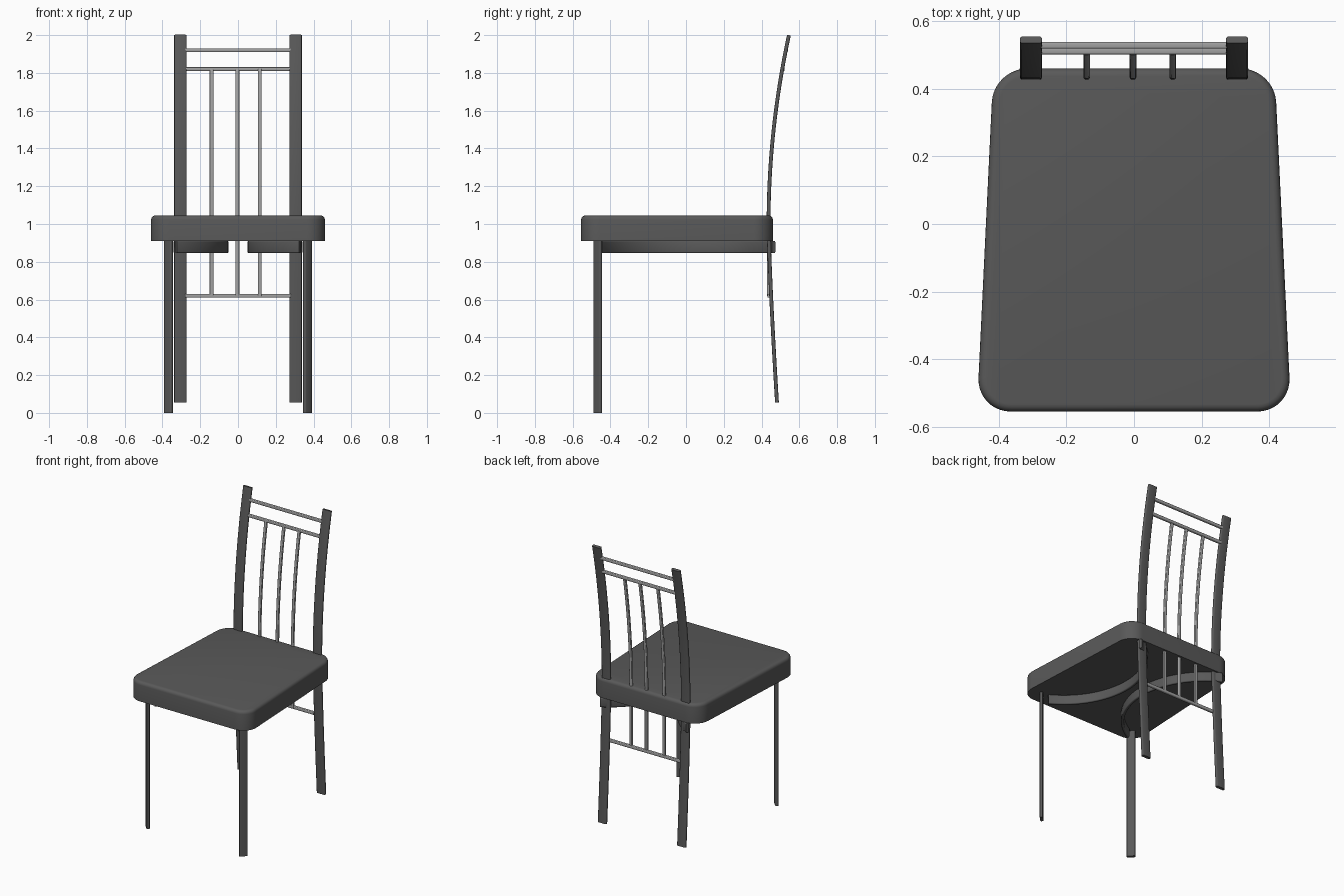
import bpy, bmesh, math
from mathutils import Vector

cube = bpy.data.objects.get("Cube")
if cube:
    bpy.data.objects.remove(cube, do_unlink=True)


def material(name, value):
    m = bpy.data.materials.new(name)
    m.use_nodes = True
    colour = (value, value, value, 1)
    m.diffuse_color = colour
    m.node_tree.nodes["Principled BSDF"].inputs["Base Color"].default_value = colour
    return m


dark = material("dark grey", 0.1)
light = material("light grey", 0.36)


def finish(name, bm, mat):
    bmesh.ops.recalc_face_normals(bm, faces=bm.faces)
    mesh = bpy.data.meshes.new(name)
    bm.to_mesh(mesh)
    bm.free()
    mesh.materials.append(mat)
    ob = bpy.data.objects.new(name, mesh)
    bpy.context.collection.objects.link(ob)
    bpy.ops.object.select_all(action='DESELECT')
    ob.select_set(True)
    bpy.context.view_layer.objects.active = ob
    bpy.ops.object.shade_smooth_by_angle(angle=math.radians(50))
    return ob


def strip(name, path, across, width, thick, mat, radius):
    """Sweep a flat bar with rounded edges along a path."""
    path = [Vector(p) for p in path]
    across = Vector(across).normalized()
    section = []
    for i, (sx, sy) in enumerate([(1, 1), (-1, 1), (-1, -1), (1, -1)]):
        for step in range(4):
            a = math.radians(90 * i + 30 * step)
            section.append((sx * (width / 2 - radius) + radius * math.cos(a),
                            sy * (thick / 2 - radius) + radius * math.sin(a)))
    bm = bmesh.new()
    rings = []
    for i, p in enumerate(path):
        tangent = path[min(i + 1, len(path) - 1)] - path[max(i - 1, 0)]
        normal = tangent.cross(across).normalized()
        rings.append([bm.verts.new(p + across * u + normal * v) for u, v in section])
    count = len(section)
    for a, b in zip(rings, rings[1:]):
        for j in range(count):
            k = (j + 1) % count
            bm.faces.new((a[j], a[k], b[k], b[j]))
    bm.faces.new(rings[0])
    bm.faces.new(rings[-1])
    return finish(name, bm, mat)


def span(start, end, steps):
    return [start + (end - start) * i / steps for i in range(steps + 1)]


def post_y(z):
    if z > 1:
        return 0.437 + 0.108 * (z - 1) ** 2
    return 0.437 + 0.048 * (1 - z) ** 1.3


# Seat: tapered slab with round corners and a softened top edge
bm = bmesh.new()
corners = [bm.verts.new((x, y, 0.91)) for x, y in
           [(-0.465, -0.555), (0.465, -0.555), (0.416, 0.46), (-0.416, 0.46)]]
base = bm.faces.new(corners)
top = bmesh.ops.extrude_face_region(bm, geom=[base])
bmesh.ops.translate(bm, verts=[v for v in top["geom"] if isinstance(v, bmesh.types.BMVert)],
                    vec=(0, 0, 0.135))
uprights = [e for e in bm.edges if abs(e.verts[0].co.z - e.verts[1].co.z) > 0.1]
bmesh.ops.bevel(bm, geom=uprights, offset=0.1, segments=10, profile=0.5, affect='EDGES')
rim = [e for e in bm.edges if all(v.co.z > 1.04 for v in e.verts)]
bmesh.ops.bevel(bm, geom=rim, offset=0.022, segments=4, profile=0.5, affect='EDGES')
finish("seat", bm, dark)

for side, s in (("left", 1), ("right", -1)):
    # Rear post, bent back above and below the seat
    x = s * 0.305
    strip(f"{side}_rear_post", [(x, post_y(z), z) for z in span(0.055, 2.0, 40)],
          (1, 0, 0), 0.065, 0.02, dark, 0.007)
    # Front leg, a flat bar turned to the corner
    strip(f"{side}_front_leg", [(s * 0.368, -0.467, 0), (s * 0.368, -0.467, 0.911)],
          (s, 1, 0), 0.055, 0.02, dark, 0.007)
    # Curved brace under the seat, bowing towards the middle
    arc = [math.radians(a) for a in span(-61, 62, 32)]
    strip(f"{side}_seat_brace",
          [(s * (0.58 - 0.52 * math.cos(a)), 0.005 + 0.52 * math.sin(a), 0.878) for a in arc],
          (0, 0, 1), 0.065, 0.02, dark, 0.007)

# Cross rails between the rear posts
for name, y, z in (("top_rail", 0.529, 1.92), ("upper_rail", 0.512, 1.82),
                   ("lower_rail", 0.441, 0.62)):
    strip(name, [(-0.28, y, z), (0.28, y, z)], (0, 0, 1), 0.02, 0.02, light, 0.005)

# Spindles following the bend of the back
for name, x in (("right", -0.14), ("middle", -0.003), ("left", 0.115)):
    strip(f"{name}_spindle", [(x, post_y(max(z, 0.95)), z) for z in span(0.62, 1.82, 26)],
          (1, 0, 0), 0.02, 0.018, light, 0.005)
